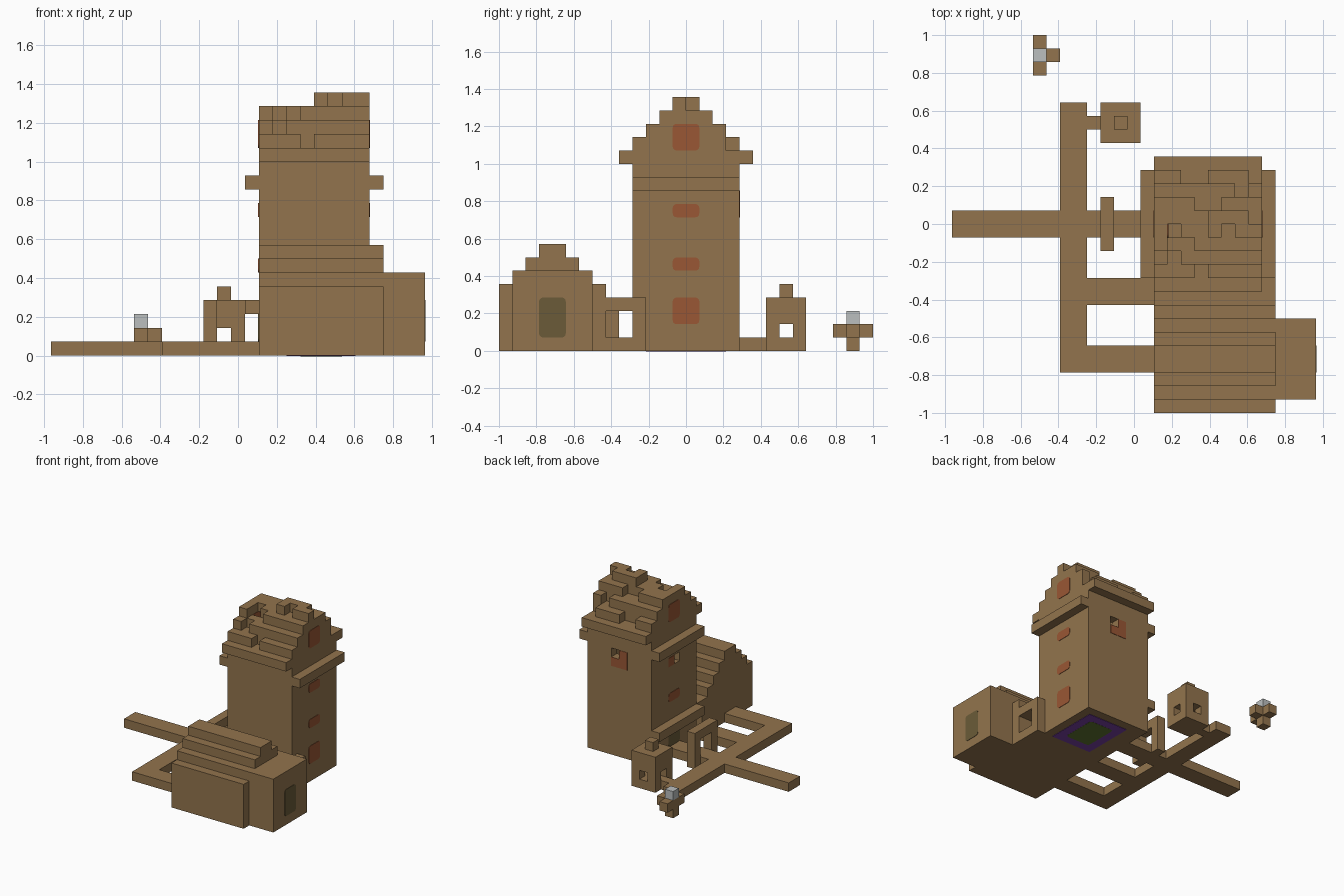
import bpy, bmesh
from mathutils import Vector

cube = bpy.data.objects.get("Cube")
if cube:
    bpy.data.objects.remove(cube)

U = 1 / 14  # edge of one block


def material(name, rgb):
    m = bpy.data.materials.new(name)
    m.use_nodes = True
    m.diffuse_color = (*rgb, 1)
    m.node_tree.nodes["Principled BSDF"].inputs["Base Color"].default_value = (*rgb, 1)
    return m


BROWN = material("brown", (0.29, 0.175, 0.075))
RED = material("rust red", (0.32, 0.095, 0.035))
OLIVE = material("dark olive", (0.145, 0.105, 0.04))
PURPLE = material("purple", (0.19, 0.05, 0.36))
GREEN = material("moss green", (0.11, 0.17, 0.03))
GREY = material("light grey", (0.5, 0.52, 0.52))


def place(i, j, k):
    return Vector((i - 13.5, j - 14, k)) * U


def finish(name, bm, mat):
    mesh = bpy.data.meshes.new(name)
    bm.to_mesh(mesh)
    bm.free()
    mesh.materials.append(mat)
    ob = bpy.data.objects.new(name, mesh)
    bpy.context.collection.objects.link(ob)
    return ob


def cells(box):
    a, b, c, d, e, f = box
    return {(i, j, k) for i in range(a, b) for j in range(c, d) for k in range(e, f)}


def part(name, adds, cuts=(), mat=BROWN):
    """Outer skin of block ranges (x0, x1, y0, y1, z0, z1) minus the cuts."""
    solid = set().union(*map(cells, adds)).difference(*map(cells, cuts))
    bm = bmesh.new()
    for cell in solid:
        for axis in range(3):
            for side in (0, 1):
                near = list(cell)
                near[axis] += 2 * side - 1
                if tuple(near) in solid:
                    continue
                ring = []
                for p, q in ((0, 0), (1, 0), (1, 1), (0, 1)):
                    corner = list(cell)
                    corner[axis] += side
                    corner[(axis + 1) % 3] += p
                    corner[(axis + 2) % 3] += q
                    ring.append(bm.verts.new(place(*corner)))
                bm.faces.new(ring if side else ring[::-1])
    bmesh.ops.remove_doubles(bm, verts=bm.verts[:], dist=U / 100)
    bmesh.ops.dissolve_limit(bm, angle_limit=0.01, verts=bm.verts[:], edges=bm.edges[:])
    return finish(name, bm, mat)


def plate(name, box, axis, mat, rounding=0.0):
    """Thin painted panel, flat along the given axis, with rounded corners."""
    low, high = place(*box[::2]), place(*box[1::2])
    low[axis] -= 0.003
    high[axis] += 0.003
    bm = bmesh.new()
    bmesh.ops.create_cube(bm, size=1)
    for v in bm.verts:
        v.co = (low + high) / 2 + v.co * (high - low)
    if rounding:
        rims = [e for e in bm.edges
                if abs(e.verts[0].co[axis] - e.verts[1].co[axis]) > 0.001]
        bmesh.ops.bevel(bm, geom=rims, offset=rounding * U, segments=3,
                        profile=0.5, affect='EDGES')
    return finish(name, bm, mat)


# Tower: hollow shaft with two broken window openings
part("tower", [(15, 23, 10, 18, 0, 14)],
     [(16, 22, 11, 17, 1, 14), (15, 16, 13, 14, 10, 11), (19, 20, 17, 18, 11, 12)])
for side, i in (("left", 23), ("right", 14)):
    part(side + "_ledge", [(i, i + 1, 10, 18, 12, 13)])
part("door_awning", [(14, 15, 10, 18, 3, 4)])

# Ruined stepped roof: overlapping slabs on both slopes, with end gables
roof, gaps = [], []
front_gaps = {1: [18], 2: [16], 3: [16, 17]}
back_gaps = {1: [17, 18, 22], 2: [21], 3: [18, 19]}
for t in range(4):
    k = 14 + t
    roof += [(15, 23, 9 + t, 11 + t, k, k + 1), (15, 23, 17 - t, 19 - t, k, k + 1)]
    roof += [(i, i + 1, 11 + t, 17 - t, k, k + 1) for i in (15, 22)]
    gaps += [(i, i + 1, 9 + t, 10 + t, k, k + 1) for i in front_gaps.get(t, [])]
    gaps += [(i, i + 1, 18 - t, 19 - t, k, k + 1) for i in back_gaps.get(t, [])]
gaps.append((16, 17, 13, 14, 17, 18))
roof += [(19, 20, 13, 14, 18, 19), (21, 23, 13, 14, 18, 19), (19, 22, 14, 15, 18, 19)]
part("tower_roof", roof, gaps)

# House: low stepped roof with a side bay
part("house", [(15, 24, 0, 8, 0, 5), (15, 27, 1, 7, 0, 6),
               (15, 24, 2, 6, 6, 7), (15, 24, 3, 5, 7, 8)])

# Covered passage between house and tower
part("passage", [(15, 24, 8, 10, 0, 4), (23, 24, 10, 11, 0, 4)],
     [(16, 24, 8, 10, 1, 3), (15, 16, 9, 10, 1, 3)])

# Paths
part("paths", [(8, 10, 3, 23, 0, 1), (0, 15, 13, 15, 0, 1), (10, 15, 8, 10, 0, 1),
               (10, 15, 3, 5, 0, 1), (10, 11, 21, 22, 0, 1)])

# Gate arch over the main path
part("gate_arch", [(11, 12, 12, 16, 0, 4)], [(11, 12, 13, 15, 0, 3)])

# Small hut with crossing openings and a chimney
part("hut", [(11, 14, 20, 23, 0, 4), (12, 13, 21, 22, 4, 5)],
     [(11, 14, 21, 22, 1, 2), (12, 13, 20, 23, 1, 2)])

# Floating lamp
part("lamp_bracket", [(6, 7, 26, 27, 0, 1), (6, 7, 25, 28, 1, 2), (6, 8, 26, 27, 1, 2)])
part("lamp_light", [(6, 7, 26, 27, 2, 3)], mat=GREY)

# Painted windows on the tower sides
for n, (k0, k1) in enumerate(((2, 4), (6, 7), (10, 11), (15, 17))):
    plate(f"left_window_{n}", (23, 23, 13, 15, k0, k1), 0, RED, 0.3)
plate("right_window_low", (15, 15, 13, 15, 6, 7), 0, RED, 0.3)
plate("right_window_high", (15, 15, 14, 15, 10, 11), 0, RED)
plate("right_gable_window", (15, 15, 13, 15, 15, 17), 0, RED, 0.3)
for side, i in (("right", 16), ("left", 22)):
    plate(side + "_gable_window_inside", (i, i, 13, 15, 15, 17), 0, RED, 0.3)
plate("back_window_lower", (18, 20, 18, 18, 10, 11), 1, RED)
plate("back_window_upper", (18, 19, 18, 18, 11, 12), 1, RED)

# Painted doors and the floor pattern under the tower
plate("tower_door", (15, 15, 13, 15, 1, 3), 0, OLIVE, 0.3)
plate("house_window", (27, 27, 3, 5, 1, 4), 0, OLIVE, 0.3)
plate("floor_border", (17, 22, 11, 17, 0, 0), 2, PURPLE)
inner = plate("floor_center", (18, 21, 12, 16, 0, 0), 2, GREEN, 0.3)
inner.location.z = -0.001
